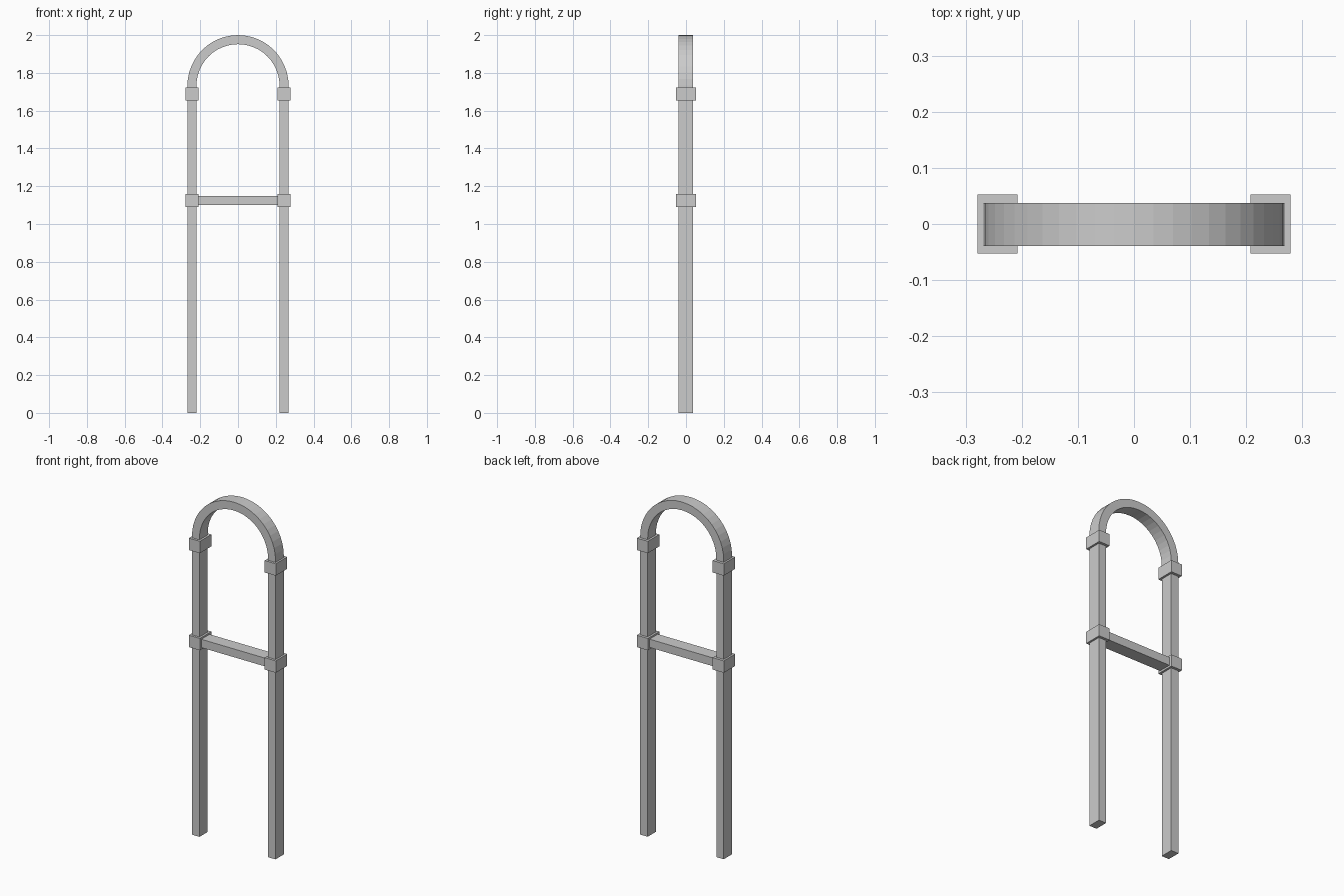
import bpy, bmesh, math

if "Cube" in bpy.data.objects:
    bpy.data.objects.remove(bpy.data.objects["Cube"])

OUT, INN = 0.268, 0.220      # outer / inner half width of the rail
SPRING = 2.0 - OUT           # height where the arch starts
Y0, Y1 = -0.039, 0.037       # rail depth
SEGS = 24                    # facets in the arch


def make_object(name, bm):
    bmesh.ops.recalc_face_normals(bm, faces=bm.faces[:])
    mesh = bpy.data.meshes.new(name)
    bm.to_mesh(mesh)
    bm.free()
    obj = bpy.data.objects.new(name, mesh)
    bpy.context.collection.objects.link(obj)
    return obj


def box(name, x, y, z):
    bm = bmesh.new()
    bmesh.ops.create_cube(bm, size=1)
    for v in bm.verts:
        for i, (lo, hi) in enumerate((x, y, z)):
            v.co[i] = lo if v.co[i] < 0 else hi
    return make_object(name, bm)


# Hoop rail: rectangular section swept up one leg, over the arch, down the other
def section(bm, angle, z):
    c, s = math.cos(angle), math.sin(angle)
    return [bm.verts.new((r * c, y, z + r * s))
            for r, y in ((INN, Y0), (OUT, Y0), (OUT, Y1), (INN, Y1))]


bm = bmesh.new()
rings = [section(bm, 0, 0)]
rings += [section(bm, math.pi * i / SEGS, SPRING) for i in range(SEGS + 1)]
rings.append(section(bm, math.pi, 0))
for a, b in zip(rings, rings[1:]):
    for i in range(4):
        j = (i + 1) % 4
        bm.faces.new((a[i], a[j], b[j], b[i]))
bm.faces.new(rings[0])
bm.faces.new(rings[-1])
make_object("hoop_rail", bm)

# Cross bar between the legs
box("cross_bar", (-0.23, 0.23), (Y0, Y1), (1.101, 1.149))

# Collars on both legs, at the cross bar and below the arch
for side, x in (("left", (-0.279, -0.208)), ("right", (0.208, 0.279))):
    for level, z in (("lower", (1.09, 1.159)), ("upper", (1.653, 1.722))):
        box(f"{level}_collar_{side}", x, (-0.0525, 0.0525), z)
